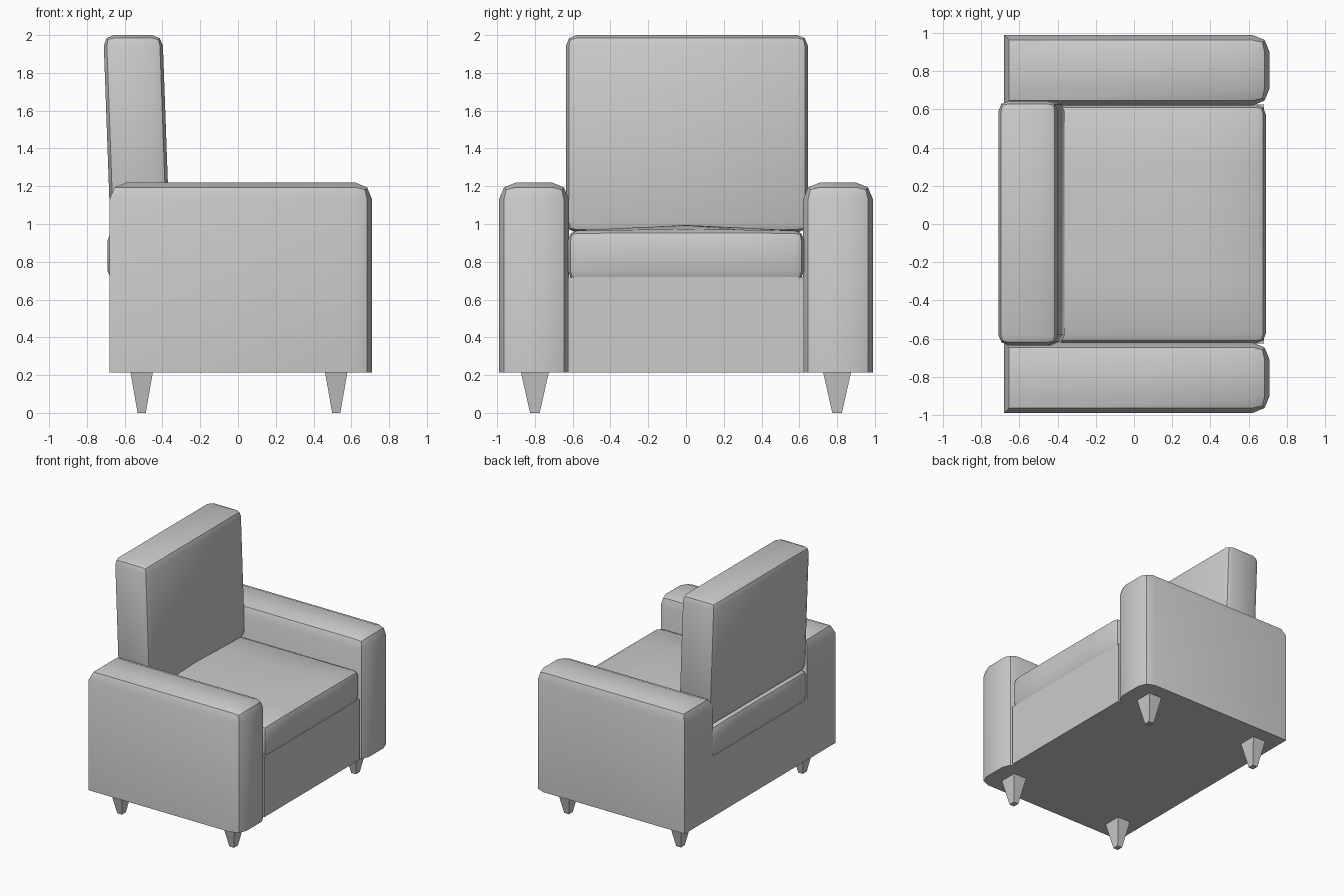
import bpy, bmesh, math
from mathutils import Matrix, Vector

if "Cube" in bpy.data.objects:
    bpy.data.objects.remove(bpy.data.objects["Cube"])


def box(name, lo, hi, bevel=0, segs=2, pick=lambda m: True, cuts=0, shape=None):
    """Box from lo to hi; picked edges are rounded, then an optional reshape."""
    lo, hi = Vector(lo), Vector(hi)
    mid, size = (lo + hi) / 2, hi - lo
    bm = bmesh.new()
    bmesh.ops.create_cube(bm, size=1)
    # pick() sees edge midpoints on the unit cube
    edges = [e for e in bm.edges if pick((e.verts[0].co + e.verts[1].co) / 2)]
    bmesh.ops.transform(bm, verts=bm.verts,
                        matrix=Matrix.Translation(mid) @ Matrix.Diagonal((*size, 1)))
    if bevel:
        bmesh.ops.bevel(bm, geom=edges, offset=bevel, segments=segs, profile=0.5,
                        affect='EDGES', clamp_overlap=True)
    for axis in (0, 1):
        for i in range(1, cuts + 1):
            co, no = lo.copy(), Vector((0, 0, 0))
            co[axis] += size[axis] * i / (cuts + 1)
            no[axis] = 1
            bmesh.ops.bisect_plane(bm, geom=bm.verts[:] + bm.edges[:] + bm.faces[:],
                                   plane_co=co, plane_no=no)
    if shape:
        for v in bm.verts:
            shape(v.co)
    bmesh.ops.recalc_face_normals(bm, faces=bm.faces)
    me = bpy.data.meshes.new(name)
    bm.to_mesh(me)
    bm.free()
    ob = bpy.data.objects.new(name, me)
    bpy.context.collection.objects.link(ob)
    me.shade_smooth()
    me.set_sharp_from_angle(angle=math.radians(40))
    return ob


# Base under the seat
box("base", (-0.68, -0.625, 0.215), (0.68, 0.625, 0.72))


# Seat cushion with a gently crowned top
def crown(co):
    if co.z > 0.9:
        co.z += 0.03 * max(0, 1 - abs(co.y) / 0.62) * max(0, 1 - (co.x / 0.69) ** 4)


box("seat_cushion", (-0.69, -0.625, 0.70), (0.69, 0.625, 0.965), 0.05, cuts=3, shape=crown)


# Back cushion, leaning backwards
def lean(co):
    co.x -= 0.036 * (co.z - 0.96)


box("back_cushion", (-0.675, -0.635, 0.955), (-0.362, 0.645, 2.0), 0.055, shape=lean)

# Arms: rounded along the top and the front upright edges
for side, s in (("left", 1), ("right", -1)):
    y = sorted((s * 0.62, s * 0.99))
    box(side + "_arm", (-0.68, y[0], 0.215), (0.71, y[1], 1.22), 0.09,
        pick=lambda m: m.z > 0.4 or (m.x > 0.4 and abs(m.z) < 0.1))

# Tapered legs
for end, x in (("front", 0.52), ("rear", -0.51)):
    for side, y in (("left", 0.80), ("right", -0.80)):
        def taper(co, x=x, y=y):
            if co.z < 0.1:
                co.x = x + (co.x - x) * 0.36
                co.y = y + (co.y - y) * 0.34
        box(f"{end}_{side}_leg", (x - 0.06, y - 0.075, 0), (x + 0.06, y + 0.075, 0.22),
            shape=taper)
